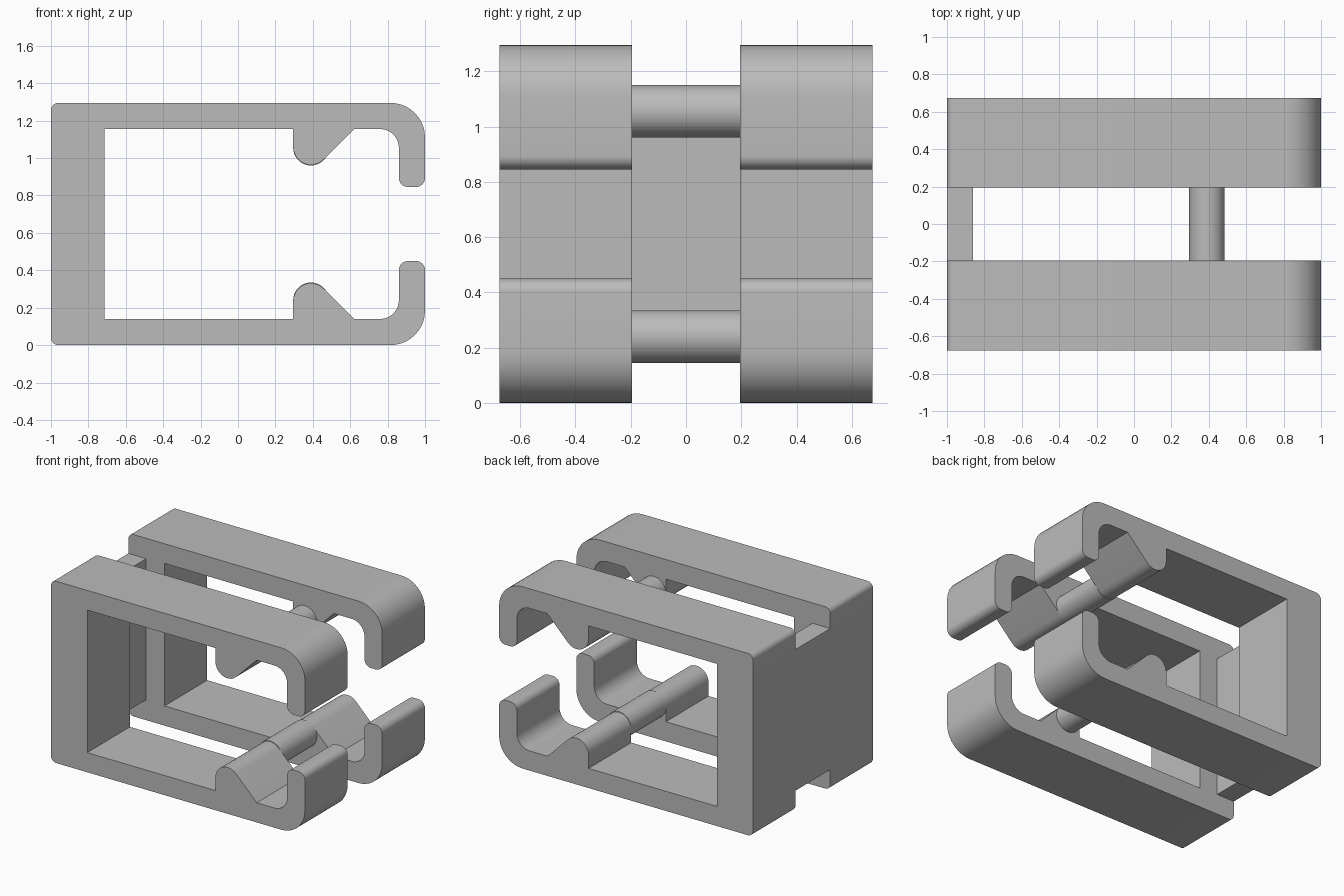
import bpy, bmesh, math
from mathutils import Vector

if "Cube" in bpy.data.objects:
    bpy.data.objects.remove(bpy.data.objects["Cube"], do_unlink=True)

HEIGHT, GAP, DEPTH = 1.295, 0.195, 0.675

grey = bpy.data.materials.new("plain grey")
grey.use_nodes = True
grey.diffuse_color = (0.5, 0.5, 0.5, 1)
grey.node_tree.nodes["Principled BSDF"].inputs["Base Color"].default_value = (0.5, 0.5, 0.5, 1)


def rounded(corners, steps=10):
    """Turn (x, z, radius) corners into an outline with tangent arcs."""
    out = []
    for i, (x, z, r) in enumerate(corners):
        p = Vector((x, z))
        if r == 0:
            out.append(p)
            continue
        a = (Vector(corners[i - 1][:2]) - p).normalized()
        b = (Vector(corners[(i + 1) % len(corners)][:2]) - p).normalized()
        half = a.angle(b) / 2
        centre = p + (a + b).normalized() * r / math.sin(half)
        start = p + a * r / math.tan(half) - centre
        end = p + b * r / math.tan(half) - centre
        sweep = start.angle(end)
        for k in range(steps + 1):
            t = k / steps
            out.append(centre + (start * math.sin((1 - t) * sweep)
                                 + end * math.sin(t * sweep)) / math.sin(sweep))
    return out


def extrude(name, outline, y0, y1):
    """Extrude an x-z outline along y."""
    bm = bmesh.new()
    face = bm.faces.new([bm.verts.new((p[0], y0, p[1])) for p in outline])
    new = bmesh.ops.extrude_face_region(bm, geom=[face])["geom"]
    verts = [v for v in new if isinstance(v, bmesh.types.BMVert)]
    bmesh.ops.translate(bm, vec=(0, y1 - y0, 0), verts=verts)
    bmesh.ops.recalc_face_normals(bm, faces=bm.faces)
    mesh = bpy.data.meshes.new(name)
    bm.to_mesh(mesh)
    bm.free()
    mesh.materials.append(grey)
    obj = bpy.data.objects.new(name, mesh)
    bpy.context.collection.objects.link(obj)
    bpy.ops.object.select_all(action='DESELECT')
    obj.select_set(True)
    bpy.context.view_layer.objects.active = obj
    bpy.ops.object.shade_smooth_by_angle(angle=math.radians(30))
    return obj


# Upper half of the clip: outer corner, hook, ramped catch, inner corner
upper = [(-1, HEIGHT, 0.04), (1, HEIGHT, 0.185), (1, 0.845, 0.05), (0.86, 0.845, 0.05),
         (0.86, 1.155, 0.1), (0.62, 1.155, 0), (0.295, 0.83, 0.095),
         (0.295, 1.155, 0), (-0.715, 1.155, 0)]
lower = [(x, HEIGHT - z, r) for x, z, r in reversed(upper)]
profile = rounded(upper + lower)

# Two matching clips
extrude("front_clip", profile, -DEPTH, -GAP)
extrude("back_clip", profile, GAP, DEPTH)

# Wall joining the clips
wall = [(-1, 0.145), (-0.86, 0.145), (-0.86, 1.15), (-1, 1.15)]
extrude("connecting_wall", wall, -GAP, GAP)

# Round rods joining the catches
for name, z in (("upper_rod", 1.055), ("lower_rod", HEIGHT - 1.055)):
    circle = [(0.39 + 0.095 * math.cos(math.tau * k / 40),
               z + 0.095 * math.sin(math.tau * k / 40)) for k in range(40)]
    extrude(name, circle, -GAP, GAP)
